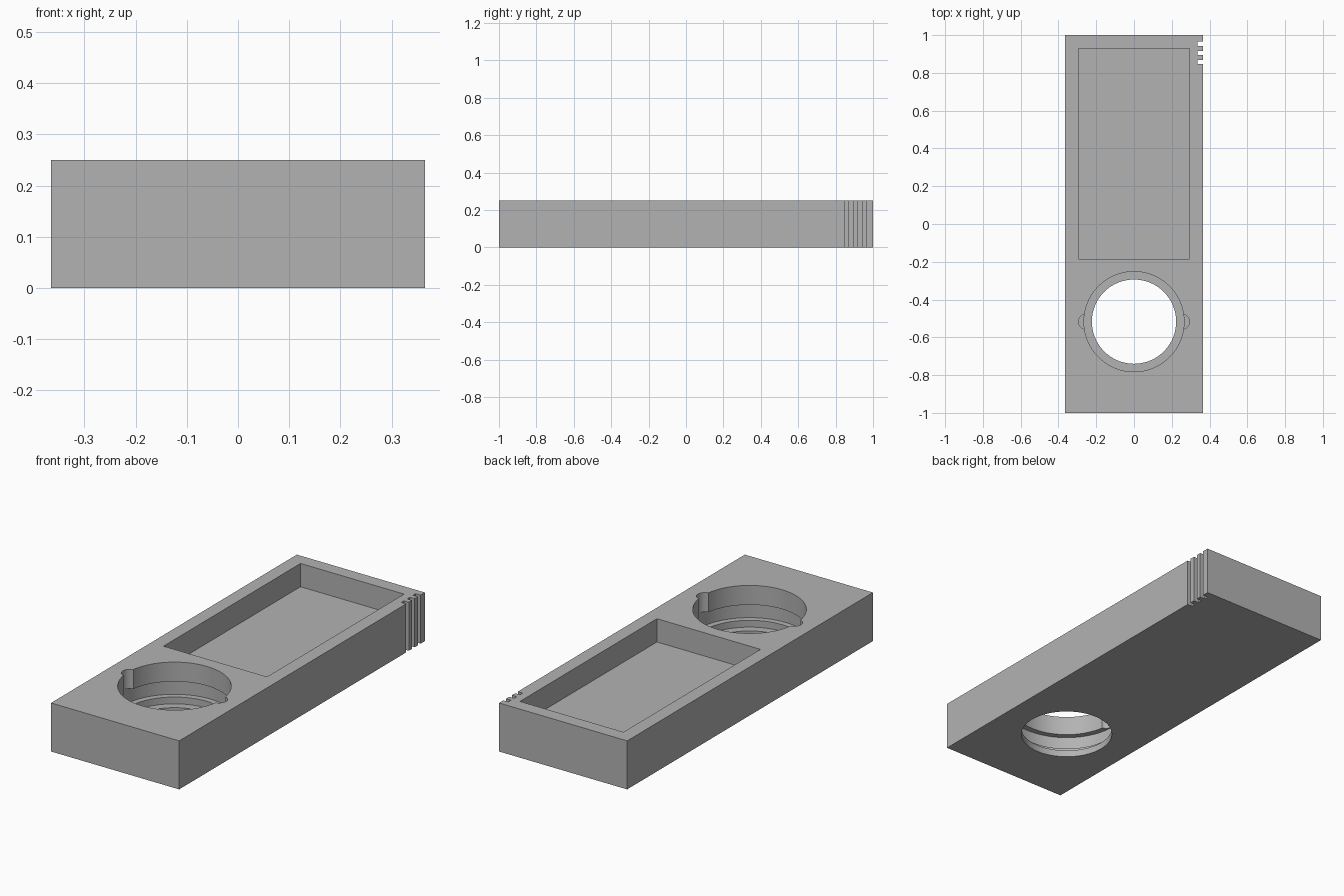
import bpy
import bmesh
from math import cos, sin, radians, pi
from mathutils import Matrix

if "Cube" in bpy.data.objects:
    bpy.data.objects.remove(bpy.data.objects["Cube"], do_unlink=True)

HALF_W, HEIGHT = 0.365, 0.25
HOLE_Y = -0.517

grey = bpy.data.materials.new("matte grey")
grey.use_nodes = True
colour = (0.45, 0.45, 0.45, 1)
grey.diffuse_color = colour
grey.node_tree.nodes["Principled BSDF"].inputs["Base Color"].default_value = colour


def finish(name, bm):
    bmesh.ops.recalc_face_normals(bm, faces=bm.faces)
    mesh = bpy.data.meshes.new(name)
    bm.to_mesh(mesh)
    bm.free()
    mesh.materials.append(grey)
    obj = bpy.data.objects.new(name, mesh)
    bpy.context.collection.objects.link(obj)
    return obj


def box(name, x0, x1, y0, y1, z0, z1):
    bm = bmesh.new()
    place = Matrix.Translation(((x0 + x1) / 2, (y0 + y1) / 2, (z0 + z1) / 2))
    size = Matrix.Diagonal((x1 - x0, y1 - y0, z1 - z0, 1))
    bmesh.ops.create_cube(bm, size=1, matrix=place @ size)
    return finish(name, bm)


def lathe(name, x, y, profile, steps=96):
    """Solid of revolution from (radius, z) points, capped at both ends."""
    bm = bmesh.new()
    rings = [[bm.verts.new((x + r * cos(2 * pi * i / steps),
                            y + r * sin(2 * pi * i / steps), z))
              for i in range(steps)] for r, z in profile]
    for low, high in zip(rings, rings[1:]):
        for i in range(steps):
            j = (i + 1) % steps
            bm.faces.new((low[i], low[j], high[j], high[i]))
    bm.faces.new(rings[0])
    bm.faces.new(rings[-1])
    return finish(name, bm)


def cut(target, cutter):
    bpy.context.view_layer.objects.active = target
    mod = target.modifiers.new("cut", "BOOLEAN")
    mod.operation = "DIFFERENCE"
    mod.solver = "EXACT"
    mod.object = cutter
    bpy.ops.object.modifier_apply(modifier=mod.name)
    bpy.data.objects.remove(cutter, do_unlink=True)


# Solid slab
body = box("holder_body", -HALF_W, HALF_W, -1, 1, 0, HEIGHT)

# Rectangular tray recess
cut(body, box("tray_cutter", -0.295, 0.295, -0.185, 0.93, 0.13, 0.4))

# Stepped round hole with a locking groove in its wall
cut(body, lathe("hole_cutter", 0, HOLE_Y, [
    (0.223, -0.1), (0.223, 0.035), (0.265, 0.035), (0.265, 0.07),
    (0.295, 0.07), (0.295, 0.15), (0.265, 0.15), (0.265, 0.4)]))

# Entry notches on either side of the hole, leading down to the groove
for side in (-1, 1):
    cut(body, lathe("notch_cutter", side * 0.254, HOLE_Y,
                    [(0.04, 0.11), (0.04, 0.4)], 32))

# Three grip slots on the left side near the back
for i in range(3):
    y = 0.847 + i * 0.048
    cut(body, box("slot_cutter", 0.337, 0.5, y, y + 0.022, -0.1, 0.4))

# Smooth round walls, sharp edges elsewhere
bpy.ops.object.select_all(action="DESELECT")
body.select_set(True)
bpy.context.view_layer.objects.active = body
bpy.ops.object.shade_smooth_by_angle(angle=radians(30))
